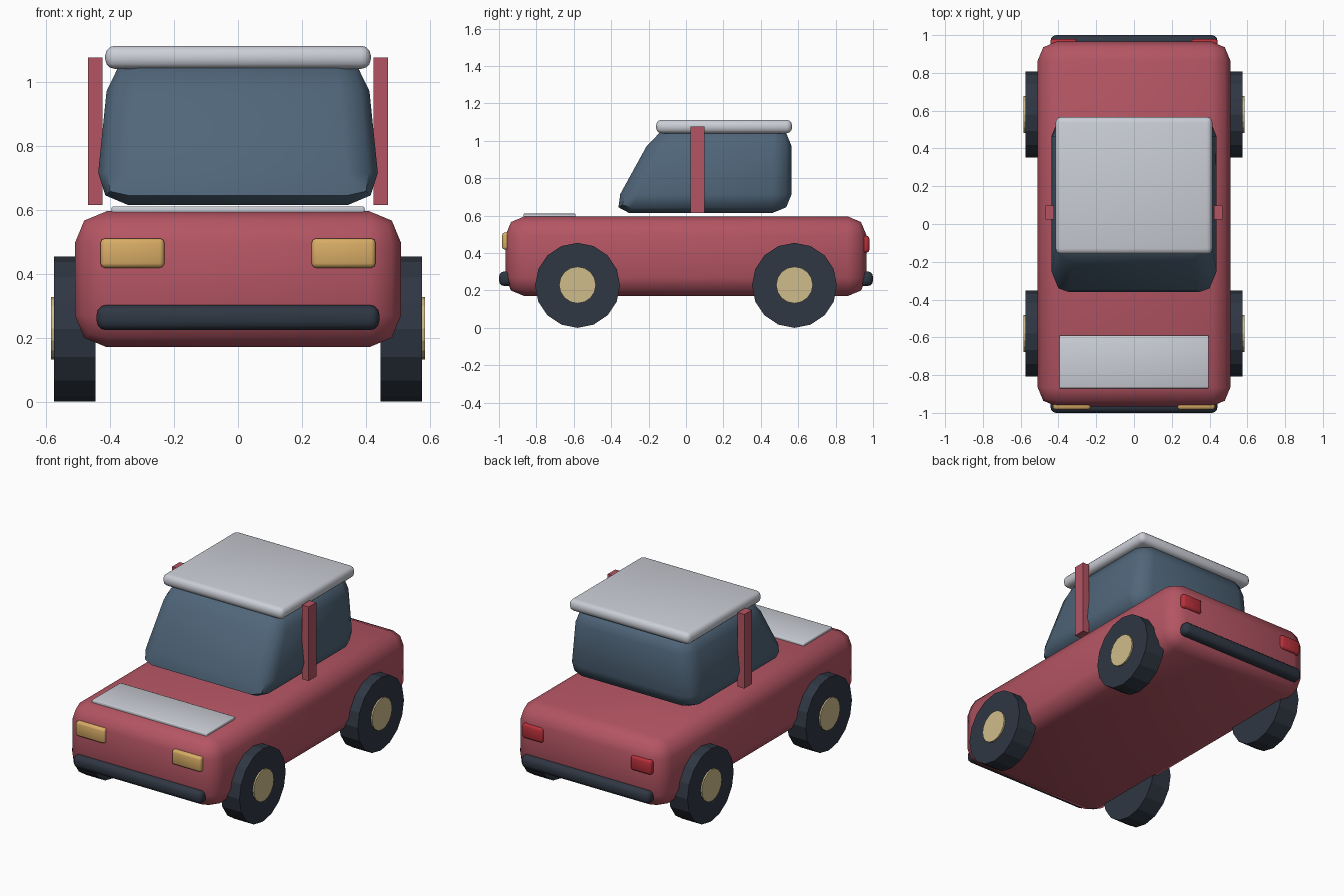
import bpy, bmesh, math

if "Cube" in bpy.data.objects:
    bpy.data.objects.remove(bpy.data.objects["Cube"])


def material(name, hex_code):
    def linear(c):
        return c / 12.92 if c <= 0.04045 else ((c + 0.055) / 1.055) ** 2.4
    m = bpy.data.materials.new(name)
    rgb = [linear(int(hex_code[i:i + 2], 16) / 255) for i in (0, 2, 4)]
    m.diffuse_color = (*rgb, 1)
    m.use_nodes = True
    m.node_tree.nodes["Principled BSDF"].inputs["Base Color"].default_value = m.diffuse_color
    return m


RED = material("body red", "B45563")
GLASS = material("window blue", "50667A")
DARK = material("rubber dark", "2F3743")
PALE = material("pale grey", "CBCED6")
LAMP = material("amber lamp", "D8AC66")
HUB = material("hub tan", "CFBC8B")
TAIL = material("tail red", "B8303A")


def finish(name, bm, mat, smooth=True):
    bmesh.ops.recalc_face_normals(bm, faces=bm.faces)
    mesh = bpy.data.meshes.new(name)
    bm.to_mesh(mesh)
    bm.free()
    mesh.materials.append(mat)
    obj = bpy.data.objects.new(name, mesh)
    bpy.context.collection.objects.link(obj)
    if smooth:
        bpy.ops.object.select_all(action='DESELECT')
        obj.select_set(True)
        bpy.context.view_layer.objects.active = obj
        bpy.ops.object.shade_smooth_by_angle(angle=math.radians(50))
    return obj


def box(name, mat, x, y, z, bevel=0.0, segments=2, reshape=None):
    """Rounded box from (min, max) ranges, optionally reshaped per vertex."""
    bm = bmesh.new()
    bmesh.ops.create_cube(bm, size=1)
    for v in bm.verts:
        for i, (lo, hi) in enumerate((x, y, z)):
            v.co[i] = (lo + hi) / 2 + v.co[i] * (hi - lo)
    if bevel:
        bmesh.ops.bevel(bm, geom=bm.edges[:], offset=bevel, segments=segments,
                        profile=0.5, affect='EDGES')
    if reshape:
        for v in bm.verts:
            reshape(v.co)
    return finish(name, bm, mat, bool(bevel))


def disc(name, mat, x0, x1, y, z, radius, sides=16):
    """Flat-shaded cylinder lying along x."""
    bm = bmesh.new()
    bmesh.ops.create_cone(bm, cap_ends=True, segments=sides, radius1=radius,
                          radius2=radius, depth=abs(x1 - x0))
    for v in bm.verts:
        a, b, c = v.co
        v.co = ((x0 + x1) / 2 + c, y + a, z + b)
    return finish(name, bm, mat, False)


def slope_cabin(co):
    # Raked windscreen and sides leaning inwards
    if co.y < 0:
        co.y += 0.55 * (co.z - 0.645)
    co.x *= 1 - 0.235 * (co.z - 0.715)


# Body shell and cabin
box("body", RED, (-0.51, 0.51), (-0.965, 0.965), (0.17, 0.595), 0.1)
box("cabin", GLASS, (-0.437, 0.437), (-0.39, 0.565), (0.615, 1.07), 0.1,
    reshape=slope_cabin)
box("roof", PALE, (-0.415, 0.415), (-0.16, 0.567), (1.04, 1.112), 0.03, 3)
box("hood_panel", PALE, (-0.395, 0.395), (-0.87, -0.59), (0.585, 0.61), 0.005)

# Bumpers
for name, s in (("front_bumper", -1), ("rear_bumper", 1)):
    box(name, DARK, (-0.442, 0.442), sorted((s * 0.92, s)), (0.223, 0.302), 0.03, 3)

# Paired parts on each side
for side, s in (("left", -1), ("right", 1)):
    box(f"{side}_pillar", RED, sorted((s * 0.423, s * 0.469)),
        (0.024, 0.098), (0.615, 1.075))
    box(f"{side}_headlight", LAMP, sorted((s * 0.23, s * 0.43)),
        (-0.983, -0.93), (0.418, 0.51), 0.014)
    box(f"{side}_taillight", TAIL, sorted((s * 0.303, s * 0.443)),
        (0.93, 0.98), (0.402, 0.492), 0.014)
    for end, y in (("front", -0.58), ("rear", 0.58)):
        disc(f"{end}_{side}_tyre", DARK, s * 0.445, s * 0.575, y, 0.227, 0.227)
        disc(f"{end}_{side}_hub", HUB, s * 0.5, s * 0.584, y, 0.229, 0.098)
